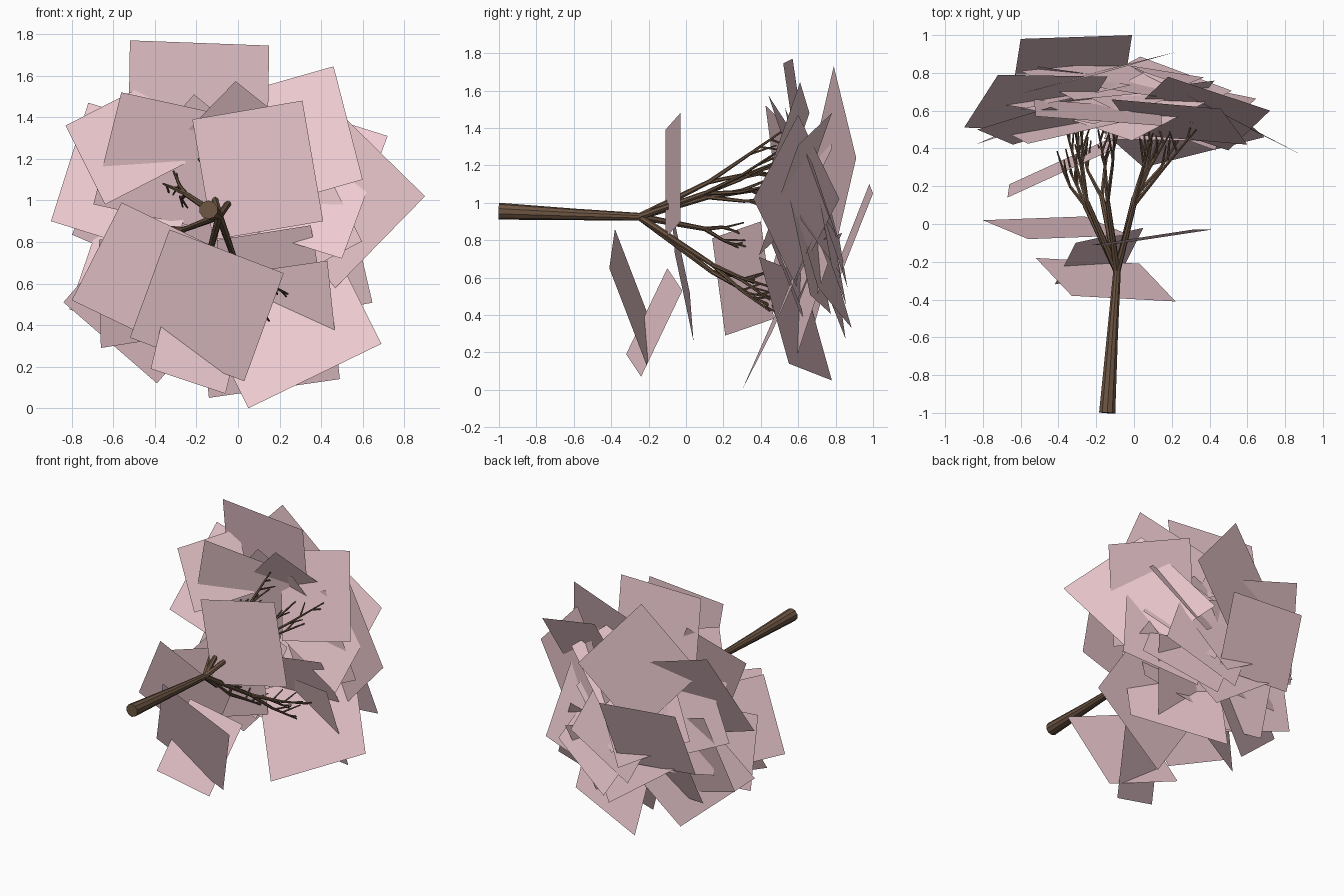
import bpy, bmesh, math, random
from mathutils import Vector as V, Matrix

random.seed(11)


def material(name, rgb):
    m = bpy.data.materials.new(name)
    m.diffuse_color = (*rgb, 1)
    return m


bark = material("bark", (0.15, 0.09, 0.055))
pink = material("blossom_pink", (0.86, 0.60, 0.64))


def finish(bm, name, mat):
    me = bpy.data.meshes.new(name)
    bm.to_mesh(me)
    bm.free()
    me.materials.append(mat)
    ob = bpy.data.objects.new(name, me)
    bpy.context.collection.objects.link(ob)
    return ob


def tube(bm, p, q, r0, r1, sides):
    p, q = V(p), V(q)
    d = q - p
    m = Matrix.Translation((p + q) / 2) @ d.to_track_quat('Z', 'Y').to_matrix().to_4x4()
    bmesh.ops.create_cone(bm, cap_ends=True, segments=sides, radius1=r0,
                          radius2=r1, depth=d.length, matrix=m)


# Trunk lying along y
bm = bmesh.new()
fork = V((-0.09, -0.25, 0.925))
mid = V((-0.115, -0.6, 0.938))
tube(bm, (-0.142, -1, 0.955), mid, 0.045, 0.031, 10)
tube(bm, mid, fork, 0.031, 0.021, 10)
finish(bm, "trunk", bark)

# Main limbs: bend point, then the ends of the secondary branches
limbs = [
    ((-0.25, 0.12, 1.03), [(-0.36, 0.50, 1.08), (-0.28, 0.50, 1.02), (-0.31, 0.48, 1.14)]),
    ((-0.14, 0.12, 1.11), [(-0.10, 0.51, 1.38), (-0.19, 0.50, 1.20)]),
    ((0.00, 0.10, 1.05), [(0.33, 0.50, 1.28), (0.19, 0.48, 1.10), (0.10, 0.48, 1.22)]),
    ((-0.26, 0.10, 0.86), [(-0.38, 0.29, 0.84), (-0.34, 0.28, 0.76)]),
    ((0.00, 0.14, 0.67), [(0.15, 0.45, 0.42), (0.24, 0.45, 0.55), (0.09, 0.45, 0.48)]),
    ((-0.17, 0.14, 0.63), [(-0.13, 0.44, 0.45), (-0.28, 0.42, 0.55)]),
]
bm = bmesh.new()
for knee, ends in limbs:
    knee = V(knee)
    tube(bm, fork, knee, 0.019, 0.013, 7)
    for e in ends:
        e = V(e)
        bend = knee.lerp(e, 0.5) + V((random.uniform(-.02, .02), 0, random.uniform(-.02, .02)))
        tube(bm, knee, bend, 0.012, 0.009, 6)
        tube(bm, bend, e, 0.009, 0.005, 6)
        # Twigs
        for k in range(3):
            start = bend.lerp(e, 0.1 + 0.3 * k)
            side = V((random.uniform(-.05, .05), random.uniform(.09, .15), random.uniform(-.05, .05)))
            tube(bm, start, start + side, 0.007, 0.004, 5)
finish(bm, "branches", bark)


# Blossom cards: one corner and its two neighbours
def card(bm, a, b, c):
    a, b, c = V(a), V(b), V(c)
    bm.faces.new([bm.verts.new(p) for p in (a, b, b + c - a, c)])


bm = bmesh.new()
# Cards standing in front of the crown
for abc in [
    ((-0.22, -0.11, 1.39), (0.31, -0.03, 1.48), (-0.12, -0.11, 0.81)),
    ((-0.33, -0.38, 0.86), (0.22, -0.41, 0.65), (-0.52, -0.18, 0.34)),
    ((-0.56, -0.08, 0.99), (-0.02, -0.06, 0.73), (-0.80, 0.02, 0.52)),
    ((-0.42, -0.32, 0.19), (-0.06, -0.24, 0.07), (-0.31, -0.10, 0.65)),
]:
    card(bm, *abc)
finish(bm, "front_blossoms", pink)

bm = bmesh.new()
# Cards that form the crown outline
for abc in [
    ((-0.52, 0.57, 1.77), (0.15, 0.52, 1.745), (-0.53, 0.66, 1.16)),
    ((0.90, 0.36, 1.02), (0.46, 0.58, 0.57), (0.44, 0.60, 1.47)),
    ((0.46, 0.61, 1.645), (-0.12, 0.66, 1.48), (0.60, 0.42, 1.10)),
    ((0.05, 0.30, 0.00), (0.69, 0.46, 0.31), (-0.20, 0.52, 0.50)),
    ((-0.14, 0.78, 0.05), (0.49, 0.55, 0.14), (-0.20, 0.62, 0.62)),
    ((0.35, 0.44, 0.88), (0.43, 0.62, 0.43), (-0.16, 0.45, 0.80)),
    ((-0.90, 0.51, 0.90), (-0.72, 0.79, 1.47), (-0.32, 0.50, 0.72)),
    ((-0.84, 0.42, 0.51), (-0.39, 0.62, 0.12), (-0.45, 0.55, 0.96)),
    ((-0.67, 0.14, 0.81), (-0.66, 0.21, 0.29), (-0.10, 0.40, 0.90)),
    ((-0.60, 0.98, 1.10), (-0.01, 1.00, 1.05), (-0.63, 0.79, 0.62)),
    ((-0.83, 0.50, 1.36), (-0.44, 0.62, 1.56), (-0.64, 0.42, 0.98)),
    ((0.72, 0.60, 1.31), (0.50, 0.39, 0.72), (0.18, 0.78, 1.48)),
    ((-0.20, 0.79, 1.73), (0.22, 0.91, 1.24), (-0.60, 0.69, 1.30)),
]:
    card(bm, *abc)
finish(bm, "outline_blossoms", pink)

# Inner cards scattered over a shallow dome, facing mostly along y
bm = bmesh.new()
count = 15
for i in range(count):
    r = 0.43 * math.sqrt((i + 0.5) / count)
    t = i * 2.4
    x, z = r * math.cos(t), r * math.sin(t)
    n = V((0.5 * x + random.uniform(-.3, .3), 1, 0.3 * z + random.uniform(-.45, .45)))
    centre = V((x - 0.09, 0.71 - 0.7 * r * r + random.uniform(-.12, .08), z + 0.84))
    m = n.to_track_quat('Z', 'Y').to_matrix() @ Matrix.Rotation(random.uniform(0, 1.57), 3, 'Z')
    u, w = m @ V((0.31, 0, 0)), m @ V((0, 0.28, 0))
    card(bm, centre - u - w, centre + u - w, centre - u + w)
finish(bm, "inner_blossoms", pink)
